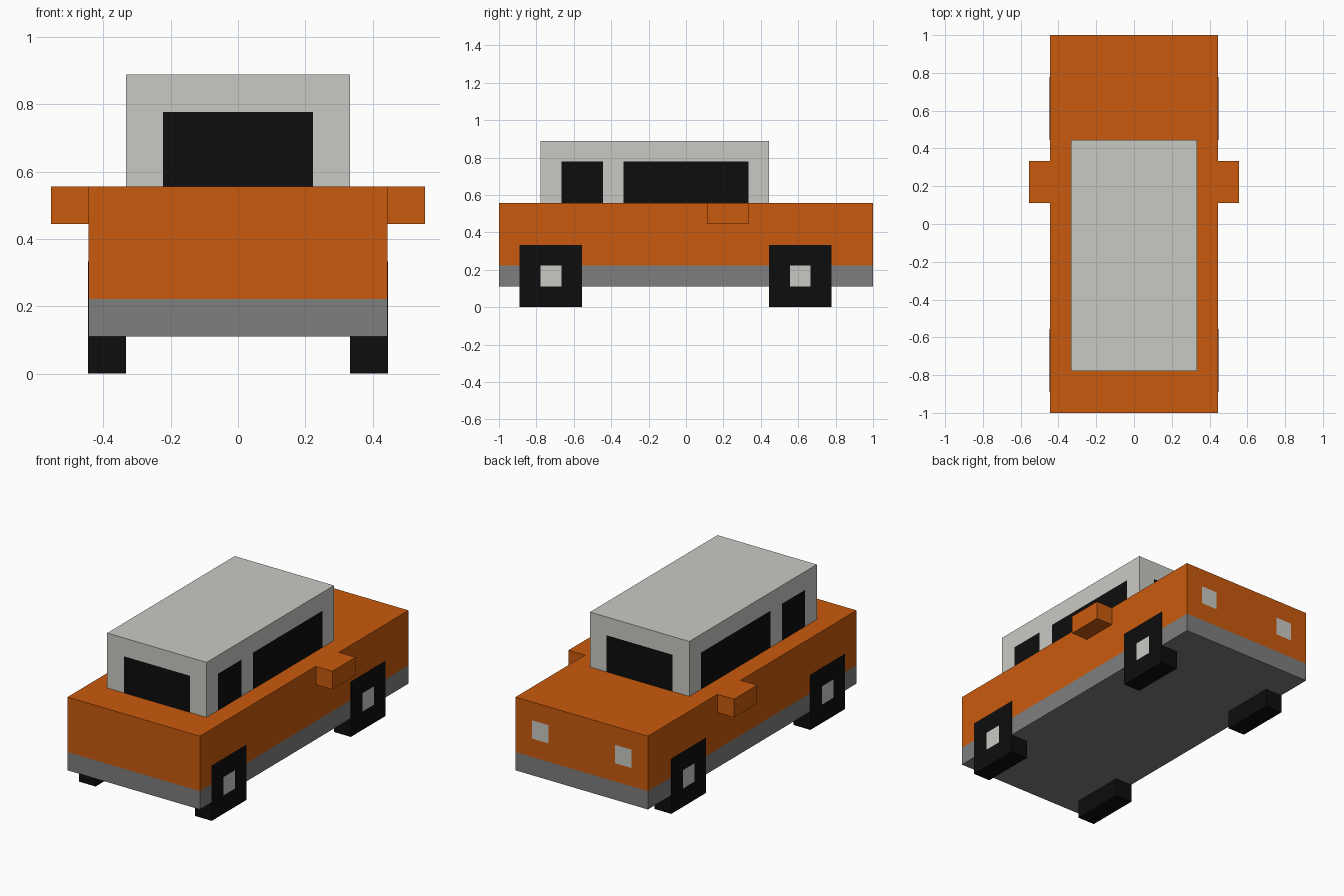
import bpy, bmesh
from mathutils import Vector

if "Cube" in bpy.data.objects:
    bpy.data.objects.remove(bpy.data.objects["Cube"])

U = 1 / 9  # block size: the car is 18 blocks long


def material(name, r, g, b):
    m = bpy.data.materials.new(name)
    m.diffuse_color = (r, g, b, 1)
    m.use_nodes = True
    m.node_tree.nodes["Principled BSDF"].inputs["Base Color"].default_value = m.diffuse_color
    return m


ORANGE = material("orange paint", 0.584, 0.102, 0.004)
SILVER = material("light grey", 0.584, 0.591, 0.558)
GREY = material("sill grey", 0.209, 0.209, 0.209)
BLACK = material("black", 0.004, 0.004, 0.004)


def box(name, lo, hi, base, patches=(), open_bottom=False):
    """Box in block units. Each patch (axis, lo, hi, material) cuts and paints a
    rectangle on the faces whose normal runs along that axis; axis 'all' paints all faces."""
    lo, hi = Vector(lo), Vector(hi)
    bm = bmesh.new()
    bmesh.ops.create_cube(bm, size=1)
    for v in bm.verts:
        v.co = Vector(((lo[i] + hi[i]) / 2 + v.co[i] * (hi[i] - lo[i])) for i in range(3))
    cuts = {(i, p[k][i]) for p in patches for k in (1, 2) for i in range(3)
            if lo[i] < p[k][i] < hi[i]}
    for i, c in sorted(cuts):
        n = Vector((i == 0, i == 1, i == 2))
        bmesh.ops.bisect_plane(bm, geom=bm.verts[:] + bm.edges[:] + bm.faces[:],
                               plane_co=n * c, plane_no=n)
    bm.normal_update()
    mats = [base]
    for f in bm.faces:
        c = f.calc_center_median()
        for axis, a, b, m in patches:
            if m not in mats:
                mats.append(m)
            inside = all(a[i] - 1e-4 <= c[i] <= b[i] + 1e-4 for i in range(3))
            if inside and (axis == 'all' or abs(f.normal['xyz'.index(axis)]) > 0.9):
                f.material_index = mats.index(m)
    if open_bottom:
        bmesh.ops.delete(bm, geom=[f for f in bm.faces if f.normal.z < -0.9], context='FACES')
    bmesh.ops.scale(bm, vec=(U, U, U), verts=bm.verts)
    mesh = bpy.data.meshes.new(name)
    bm.to_mesh(mesh)
    bm.free()
    for m in mats:
        mesh.materials.append(m)
    ob = bpy.data.objects.new(name, mesh)
    bpy.context.collection.objects.link(ob)
    return ob


# Body with grey sill band and two lamps on the +y end
box("body", (-4, -9, 1), (4, 9, 5), ORANGE, [
    ('all', (-4, -9, 1), (4, 9, 2), GREY),
    ('y', (-3, 9, 3), (-2, 9, 4), SILVER),
    ('y', (2, 9, 3), (3, 9, 4), SILVER),
])

# Cabin with end windows and two windows on each side
box("cabin", (-3, -7, 5), (3, 4, 8), SILVER, [
    ('y', (-2, -7, 5), (2, 4, 7), BLACK),
    ('x', (-3, -6, 5), (3, -4, 7), BLACK),
    ('x', (-3, -3, 5), (3, 3, 7), BLACK),
], open_bottom=True)

for side, s in (("left", -1), ("right", 1)):
    # Side mirrors
    xs = sorted((4 * s, 5 * s))
    box(side + "_mirror", (xs[0], 1, 4), (xs[1], 3, 5), ORANGE)
    # Square wheels with a hub square on the outer face, almost flush with the body
    xs = sorted((3 * s, 4.015 * s))
    for end, y in (("front", -8), ("back", 4)):
        outer = 4.015 * s
        box(f"{end}_{side}_wheel", (xs[0], y, 0), (xs[1], y + 3, 3), BLACK, [
            ('x', (outer, y + 1, 1), (outer, y + 2, 2), SILVER),
        ])
